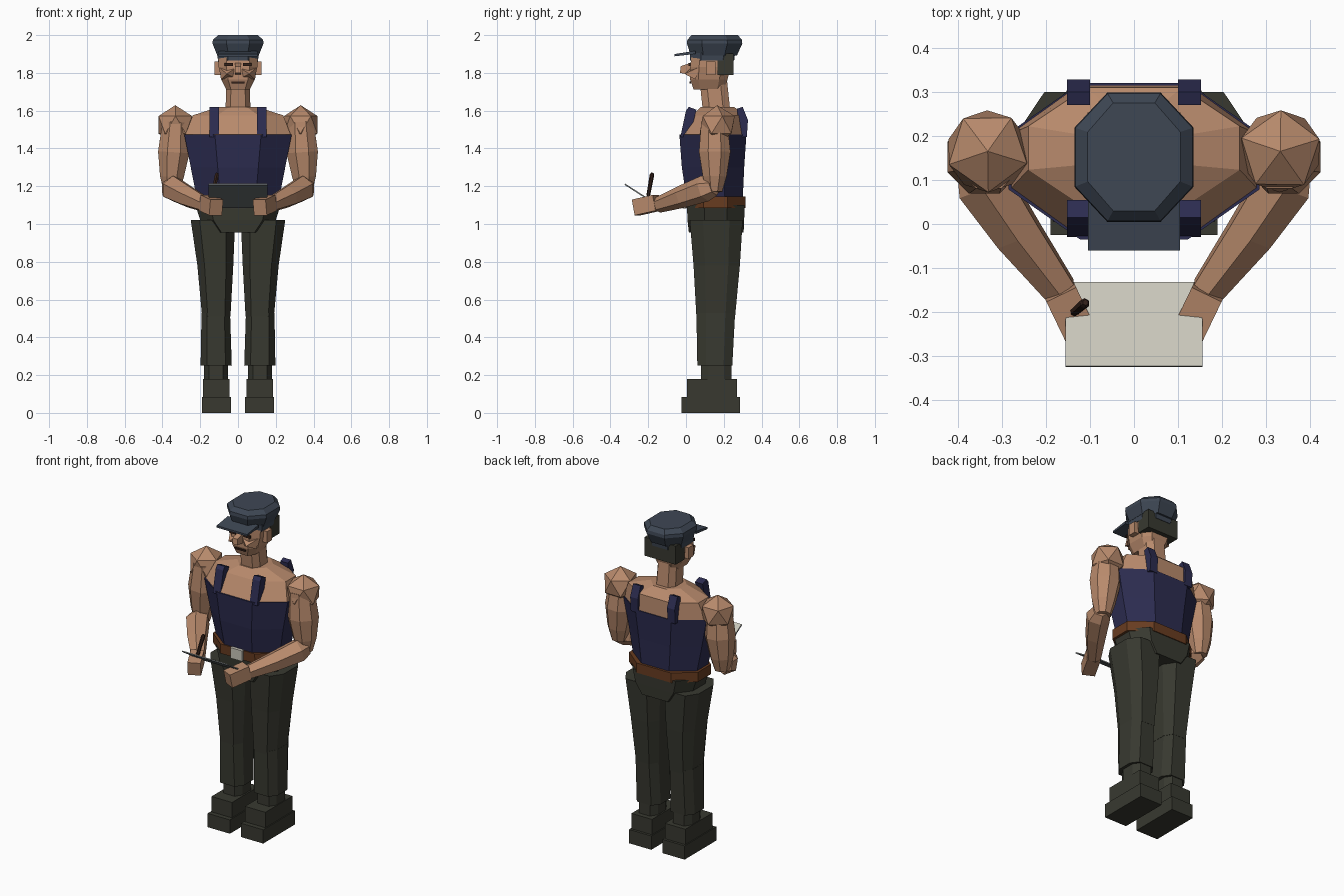
import bpy, bmesh
from mathutils import Vector, Matrix, Euler


def material(name, rgb):
    m = bpy.data.materials.new(name)
    lin = [((c / 255 + 0.055) / 1.055) ** 2.4 for c in rgb]
    m.diffuse_color = (*lin, 1)
    return m


SKIN = material("skin", (184, 138, 108))
NAVY = material("navy cloth", (44, 44, 80))
TROUSER = material("dark olive", (56, 57, 48))
HAT = material("slate blue", (62, 71, 84))
BELT = material("brown leather", (104, 60, 32))
GREY = material("grey board", (104, 110, 112))
PAPER = material("paper", (200, 198, 186))
DARK = material("dark brown", (52, 33, 26))


def finish(name, bm, mat):
    bmesh.ops.recalc_face_normals(bm, faces=bm.faces)
    mesh = bpy.data.meshes.new(name)
    bm.to_mesh(mesh)
    bm.free()
    mesh.materials.append(mat)
    ob = bpy.data.objects.new(name, mesh)
    bpy.context.collection.objects.link(ob)
    return ob


def skin_rings(name, rings, mat):
    """Join equal-length point rings into a closed solid."""
    bm = bmesh.new()
    vs = [[bm.verts.new(p) for p in r] for r in rings]
    n = len(vs[0])
    for a, b in zip(vs, vs[1:]):
        for i in range(n):
            bm.faces.new((a[i], a[(i + 1) % n], b[(i + 1) % n], b[i]))
    bm.faces.new(vs[0])
    bm.faces.new(vs[-1])
    return finish(name, bm, mat)


def loft(name, rings, mat, fx=0.6, fy=0.25):
    """Stack of bevelled rectangles; each ring is z, x0, x1, y0, y1."""
    out = []
    for z, x0, x1, y0, y1 in rings:
        c, w = (x0 + x1) / 2, (x1 - x0) / 2
        f, m = w * fx, (y1 - y0) * fy
        out.append([(c - f, y0, z), (c + f, y0, z), (c + w, y0 + m, z), (c + w, y1 - m, z),
                    (c + f, y1, z), (c - f, y1, z), (c - w, y1 - m, z), (c - w, y0 + m, z)])
    return skin_rings(name, out, mat)


def box(name, centre, size, mat, rot=(0, 0, 0)):
    bm = bmesh.new()
    m = (Matrix.Translation(centre) @ Euler(rot).to_matrix().to_4x4()
         @ Matrix.Diagonal((*size, 1)))
    bmesh.ops.create_cube(bm, size=1, matrix=m)
    return finish(name, bm, mat)


def limb(name, stations, mat, n=6):
    """Faceted tube through (point, radius) stations."""
    axis = (Vector(stations[-1][0]) - Vector(stations[0][0])).normalized()
    u = axis.cross(Vector((0, 1, 0.01))).normalized()
    rings = []
    for p, r in stations:
        rings.append([Vector(p) + Matrix.Rotation(6.28318 * (i + 0.5) / n, 3, axis) @ u * r
                      for i in range(n)])
    return skin_rings(name, rings, mat)


def prism(name, yz, x0, x1, mat):
    """Side outline extruded across x."""
    return skin_rings(name, [[(x, y, z) for y, z in yz] for x in (x0, x1)], mat)


# Legs, boots, straps, arms: one of each per side
for s, side in ((-1, "left"), (1, "right")):
    def leg(z, a, b, y0, y1):
        return (z, min(s * a, s * b), max(s * a, s * b), y0, y1)

    box(side + "_boot_sole", (s * 0.114, 0.13, 0.0425), (0.152, 0.31, 0.085), TROUSER)
    box(side + "_boot_upper", (s * 0.114, 0.137, 0.13), (0.14, 0.265, 0.1), TROUSER)
    loft(side + "_ankle", [leg(0.17, 0.053, 0.18, 0.08, 0.24),
                           leg(0.27, 0.053, 0.18, 0.08, 0.24)], TROUSER)
    loft(side + "_shin", [leg(0.25, 0.033, 0.198, 0.06, 0.245),
                          leg(0.53, 0.042, 0.193, 0.055, 0.26)], TROUSER)
    loft(side + "_thigh", [leg(0.51, 0.04, 0.19, 0.055, 0.26),
                           leg(0.78, 0.025, 0.215, 0.04, 0.285),
                           leg(1.02, 0.015, 0.25, 0.02, 0.3)], TROUSER)

    # Shoulder straps
    xa, xb = s * 0.1, s * 0.152
    prism(side + "_front_strap", [(-0.03, 1.46), (0.0, 1.6), (0.015, 1.62),
                                  (0.055, 1.605), (0.02, 1.46)], xa, xb, NAVY)
    prism(side + "_back_strap", [(0.322, 1.46), (0.328, 1.55), (0.3, 1.62),
                                 (0.27, 1.61), (0.28, 1.46)], xa, xb, NAVY)

    # Shoulder ball
    bm = bmesh.new()
    bmesh.ops.create_icosphere(bm, subdivisions=1, radius=0.104,
                               matrix=Matrix.Translation((s * 0.332, 0.165, 1.525))
                               @ Matrix.Rotation(0.3 * s, 4, "Z"))
    finish(side + "_shoulder", bm, SKIN)

    limb(side + "_upper_arm", [((s * 0.33, 0.15, 1.54), 0.075), ((s * 0.34, 0.152, 1.38), 0.09),
                               ((s * 0.35, 0.152, 1.25), 0.068), ((s * 0.352, 0.15, 1.17), 0.045)],
         SKIN, 8)
    limb(side + "_forearm", [((s * 0.365, 0.15, 1.2), 0.05), ((s * 0.345, 0.1, 1.188), 0.07),
                             ((s * 0.265, -0.02, 1.145), 0.06), ((s * 0.168, -0.15, 1.1), 0.042)],
         SKIN)
    box(side + "_hand", (s * 0.142, -0.208, 1.1), (0.075, 0.125, 0.085), SKIN,
        (0.2, 0, -0.45 * s))

    # Face details per side
    box(side + "_ear", (s * 0.11, 0.13, 1.825), (0.03, 0.05, 0.07), SKIN)
    box(side + "_eye", (s * 0.05, 0.018, 1.845), (0.045, 0.009, 0.016), DARK)
    bm = bmesh.new()
    cheek = [(s * 0.02, 0.02, 1.82), (s * 0.1, 0.07, 1.83), (s * 0.09, 0.05, 1.765),
             (s * 0.06, -0.008, 1.795), (s * 0.02, 0.03, 1.775)]
    for p in cheek:
        bm.verts.new(p)
    bmesh.ops.convex_hull(bm, input=bm.verts)
    finish(side + "_cheek", bm, SKIN)

# Pelvis, belt and buckle
loft("pelvis", [(0.955, -0.135, 0.135, 0.015, 0.305), (1.02, -0.2, 0.2, 0.008, 0.308),
                (1.1, -0.225, 0.225, 0.005, 0.31)], TROUSER, 0.65, 0.3)
loft("belt", [(1.085, -0.235, 0.235, -0.003, 0.315), (1.145, -0.235, 0.235, -0.005, 0.315)],
     BELT, 0.5, 0.3)
box("buckle", (0, -0.008, 1.115), (0.08, 0.02, 0.065), PAPER)

# Torso
loft("shirt", [(1.12, -0.215, 0.215, 0.005, 0.3), (1.3, -0.25, 0.25, -0.022, 0.308),
               (1.475, -0.285, 0.285, -0.035, 0.32)], NAVY, 0.43, 0.32)
loft("chest", [(1.47, -0.28, 0.28, -0.03, 0.315), (1.575, -0.24, 0.24, 0.035, 0.31),
               (1.62, -0.1, 0.1, 0.08, 0.255)], SKIN, 0.45, 0.32)
loft("neck", [(1.59, -0.066, 0.066, 0.09, 0.235), (1.78, -0.062, 0.062, 0.07, 0.215)], SKIN)

# Head
loft("head", [(1.712, -0.062, 0.062, 0.04, 0.2), (1.765, -0.088, 0.088, 0.022, 0.22),
              (1.83, -0.102, 0.102, 0.022, 0.235), (1.9, -0.102, 0.102, 0.03, 0.24)],
     SKIN, 0.6, 0.22)
prism("nose", [(0.03, 1.855), (-0.028, 1.835), (-0.032, 1.8), (0.03, 1.79)], -0.017, 0.017, SKIN)
box("mouth", (0, 0.022, 1.75), (0.07, 0.009, 0.01), DARK)
box("hair", (0, 0.21, 1.845), (0.212, 0.085, 0.115), TROUSER)

# Cap
loft("cap_band", [(1.865, -0.106, 0.106, 0.02, 0.255), (1.905, -0.11, 0.11, 0.02, 0.26)],
     HAT, 0.5, 0.25)
loft("cap_crown", [(1.893, -0.11, 0.11, 0.025, 0.27), (1.955, -0.135, 0.135, 0.005, 0.298),
                   (1.975, -0.133, 0.133, 0.007, 0.296), (2.0, -0.105, 0.105, 0.03, 0.275)],
     HAT, 0.45, 0.27)
prism("cap_peak", [(-0.06, 1.888), (-0.06, 1.9), (0.05, 1.917), (0.05, 1.9)], -0.104, 0.104, HAT)

# Clipboard, paper on its upper side, and pen
prism("clipboard", [(-0.135, 1.085), (-0.325, 1.207), (-0.323, 1.212), (-0.133, 1.09)],
      -0.155, 0.155, GREY)
prism("paper_sheet", [(-0.133, 1.09), (-0.323, 1.212), (-0.322, 1.214), (-0.132, 1.092)],
      -0.154, 0.154, PAPER)
limb("pen", [((-0.135, -0.2, 1.15), 0.01), ((-0.112, -0.18, 1.26), 0.012),
             ((-0.11, -0.178, 1.27), 0.007)], DARK)
